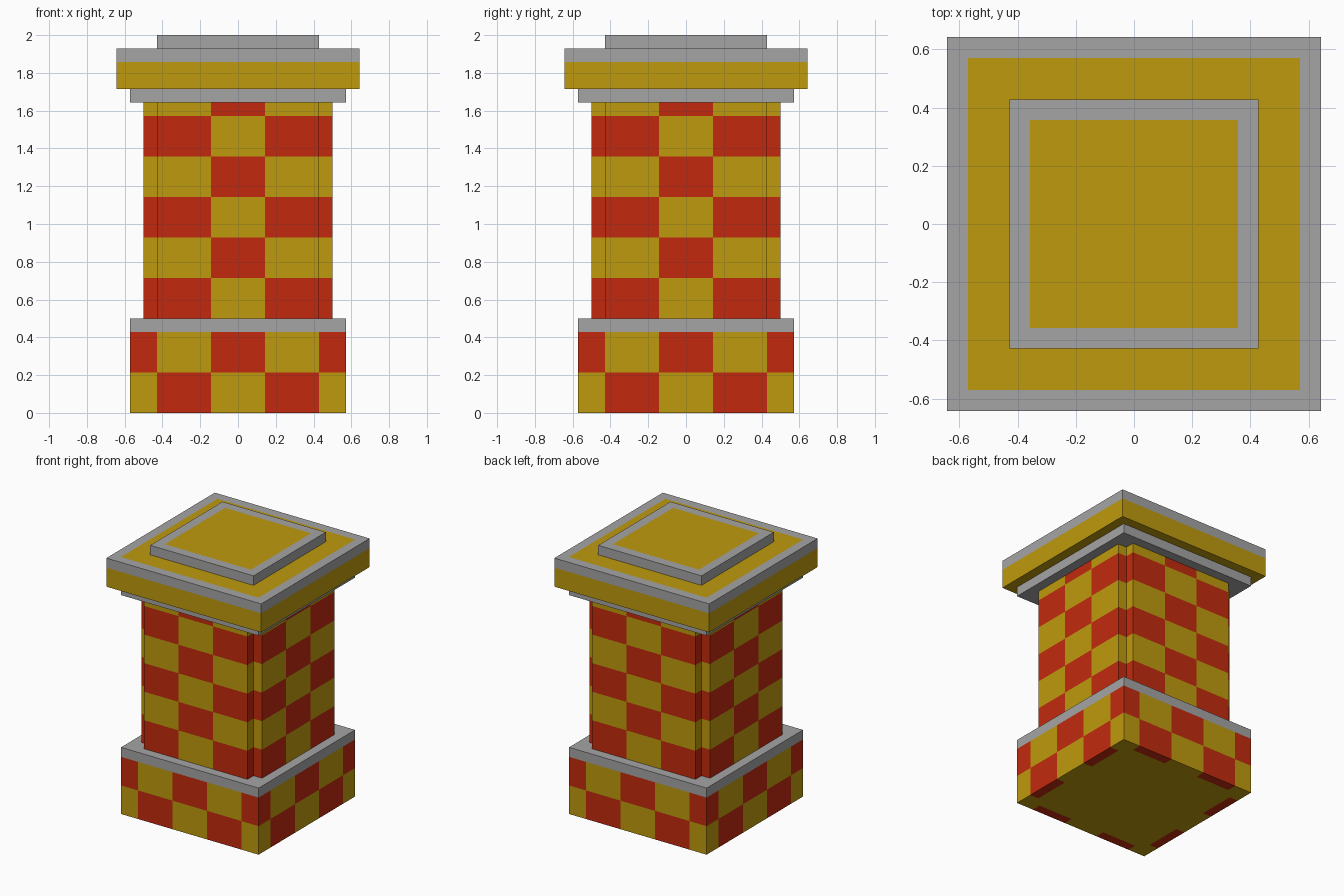
import bpy, bmesh, math

cube = bpy.data.objects.get("Cube")
if cube:
    bpy.data.objects.remove(cube, do_unlink=True)

U = 1 / 14                      # all sizes below are in fourteenths
RED, GOLD, GREY = 0, 1, 2


def material(name, rgb):
    m = bpy.data.materials.new(name)
    m.use_nodes = True
    m.diffuse_color = (*rgb, 1)
    bsdf = next(n for n in m.node_tree.nodes if n.type == 'BSDF_PRINCIPLED')
    bsdf.inputs["Base Color"].default_value = (*rgb, 1)
    bsdf.inputs["Roughness"].default_value = 0.8
    return m


MATS = [material("brick red", (0.539, 0.023, 0.004)),
        material("mustard gold", (0.521, 0.323, 0.004)),
        material("stone grey", (0.376, 0.376, 0.376))]


def prism(name, outline, z0, z1, rule, xy_cuts=(), z_cuts=()):
    """Extrude an outline, cut it along grid planes and colour faces by rule."""
    bm = bmesh.new()
    base = bm.faces.new([bm.verts.new((x, y, z0)) for x, y in outline])
    ext = bmesh.ops.extrude_face_region(bm, geom=[base], use_keep_orig=True)
    top = [v for v in ext["geom"] if isinstance(v, bmesh.types.BMVert)]
    bmesh.ops.translate(bm, vec=(0, 0, z1 - z0), verts=top)
    bmesh.ops.recalc_face_normals(bm, faces=bm.faces[:])
    planes = [((c, 0, 0), (1, 0, 0)) for k in xy_cuts for c in (-k, k)]
    planes += [((0, c, 0), (0, 1, 0)) for k in xy_cuts for c in (-k, k)]
    planes += [((0, 0, z), (0, 0, 1)) for z in z_cuts]
    for co, no in planes:
        geom = bm.verts[:] + bm.edges[:] + bm.faces[:]
        bmesh.ops.bisect_plane(bm, geom=geom, plane_co=co, plane_no=no, dist=1e-4)
    bm.normal_update()
    for f in bm.faces:
        f.material_index = rule(f.calc_center_median(), f.normal)
    bmesh.ops.scale(bm, vec=(U, U, U), verts=bm.verts[:])
    me = bpy.data.meshes.new(name)
    bm.to_mesh(me)
    bm.free()
    for m in MATS:
        me.materials.append(m)
    ob = bpy.data.objects.new(name, me)
    bpy.context.collection.objects.link(ob)
    return ob


def square(r):
    return [(-r, -r), (r, -r), (r, r), (-r, r)]


def checker(c, z_start, last_col):
    """Chequer of blocks four wide and three high."""
    u = min(c.x, c.y, key=abs)
    col = max(-last_col, min(last_col, math.floor((u + 2) / 4)))
    row = math.floor((c.z - z_start) / 3)
    return RED if (col + row) % 2 else GOLD


def base_rule(c, n):
    if c.z > 6:
        return GREY
    if n.z < -0.5 and max(abs(c.x), abs(c.y)) < 7:
        return GOLD             # underside, inside the block ring
    return checker(c, 0, 2)


def shaft_rule(c, n):
    return GOLD if abs(n.z) > 0.5 else checker(c, 7, 1)


def cap_rule(c, n):
    if n.z > 0.5:
        return GOLD if max(abs(c.x), abs(c.y)) < 8 else GREY
    return GREY if c.z > 26 else GOLD


def plate_rule(c, n):
    return GOLD if n.z > 0.5 and max(abs(c.x), abs(c.y)) < 5 else GREY


# Square with notched corners for the shaft
notched = []
for sx, sy in ((1, 1), (-1, 1), (-1, -1), (1, -1)):
    corner = [(7 * sx, 6 * sy), (6 * sx, 6 * sy), (6 * sx, 7 * sy)]
    notched += corner if sx == sy else corner[::-1]

# Plinth, shaft and stepped cap, bottom to top
prism("plinth", square(8), 0, 7, base_rule, (2, 6, 7), (3, 6))
prism("shaft", notched, 7, 23, shaft_rule, (2,), (10, 13, 16, 19, 22))
prism("collar", square(8), 23, 24, lambda c, n: GREY)
prism("cap_slab", square(9), 24, 27, cap_rule, (8,), (26,))
prism("top_plate", square(6), 27, 28, plate_rule, (5,))
